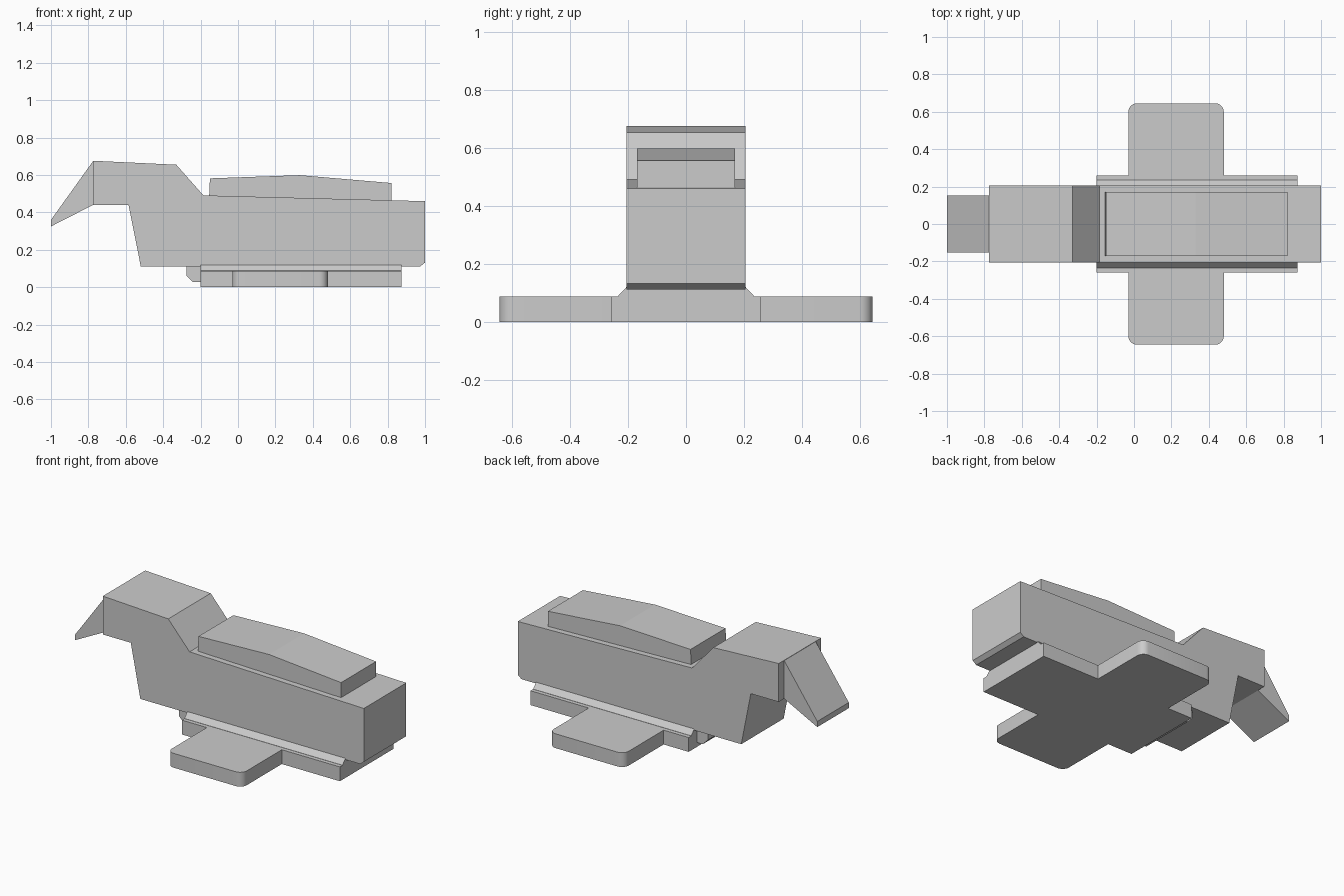
import bpy, bmesh, math

if "Cube" in bpy.data.objects:
    bpy.data.objects.remove(bpy.data.objects["Cube"])


def prism(name, outline, lo, hi, to_xyz):
    """Extrude a closed 2D outline between two depths."""
    bm = bmesh.new()
    a = [bm.verts.new(to_xyz(u, v, lo)) for u, v in outline]
    b = [bm.verts.new(to_xyz(u, v, hi)) for u, v in outline]
    bm.faces.new(a)
    bm.faces.new(b[::-1])
    n = len(outline)
    for i in range(n):
        j = (i + 1) % n
        bm.faces.new((a[j], a[i], b[i], b[j]))
    bmesh.ops.recalc_face_normals(bm, faces=bm.faces[:])
    mesh = bpy.data.meshes.new(name)
    bm.to_mesh(mesh)
    bm.free()
    obj = bpy.data.objects.new(name, mesh)
    bpy.context.collection.objects.link(obj)
    return obj


def side_prism(name, profile, half_width):
    return prism(name, profile, -half_width, half_width, lambda x, z, y: (x, y, z))


def corner(cx, cy, start, radius, steps=6):
    """Points of a quarter arc, counter-clockwise."""
    angles = [math.radians(start + 90 * i / steps) for i in range(steps + 1)]
    return [(cx + radius * math.cos(t), cy + radius * math.sin(t)) for t in angles]


# Main housing with raised head
side_prism("body", [(-0.775, 0.676), (-0.33, 0.655), (-0.185, 0.491), (1.0, 0.46),
                    (1.0, 0.132), (0.975, 0.112), (-0.52, 0.112),
                    (-0.585, 0.44), (-0.775, 0.44)], 0.206)

# Sloping wedge at the front of the head
side_prism("front_visor", [(-0.775, 0.674), (-0.775, 0.44),
                           (-1.0, 0.325), (-1.0, 0.36)], 0.153)

# Raised cover on the back
side_prism("top_cover", [(-0.155, 0.47), (0.82, 0.45), (0.82, 0.557),
                         (0.33, 0.599), (-0.15, 0.582)], 0.17)

# Small tab under the body, ahead of the base
side_prism("front_tab", [(-0.275, 0.118), (-0.275, 0.062), (-0.24, 0.027),
                         (-0.19, 0.027), (-0.19, 0.118)], 0.18)

# Cross-shaped base plate with rounded wing tips
x0, x1, w0, w1, r = -0.2, 0.875, -0.03, 0.48, 0.045
hy, wy = 0.26, 0.645
upper = [(x1, hy), (w1, hy)] + corner(w1 - r, wy - r, 0, r) \
    + corner(w0 + r, wy - r, 90, r) + [(w0, hy), (x0, hy)]
lower = [(x, -y) for x, y in reversed(upper)]
base = prism("base_plate", upper + lower, 0.0, 0.088, lambda x, y, z: (x, y, z))

# Chamfered rail between base and body
prism("base_rail", [(-0.235, 0.085), (0.235, 0.085), (0.235, 0.089), (0.206, 0.12),
                    (-0.206, 0.12), (-0.235, 0.089)], x0, x1,
      lambda y, z, x: (x, y, z))

# Smooth only the rounded wing tips
bpy.context.view_layer.objects.active = base
base.select_set(True)
bpy.ops.object.shade_smooth_by_angle(angle=math.radians(30))
